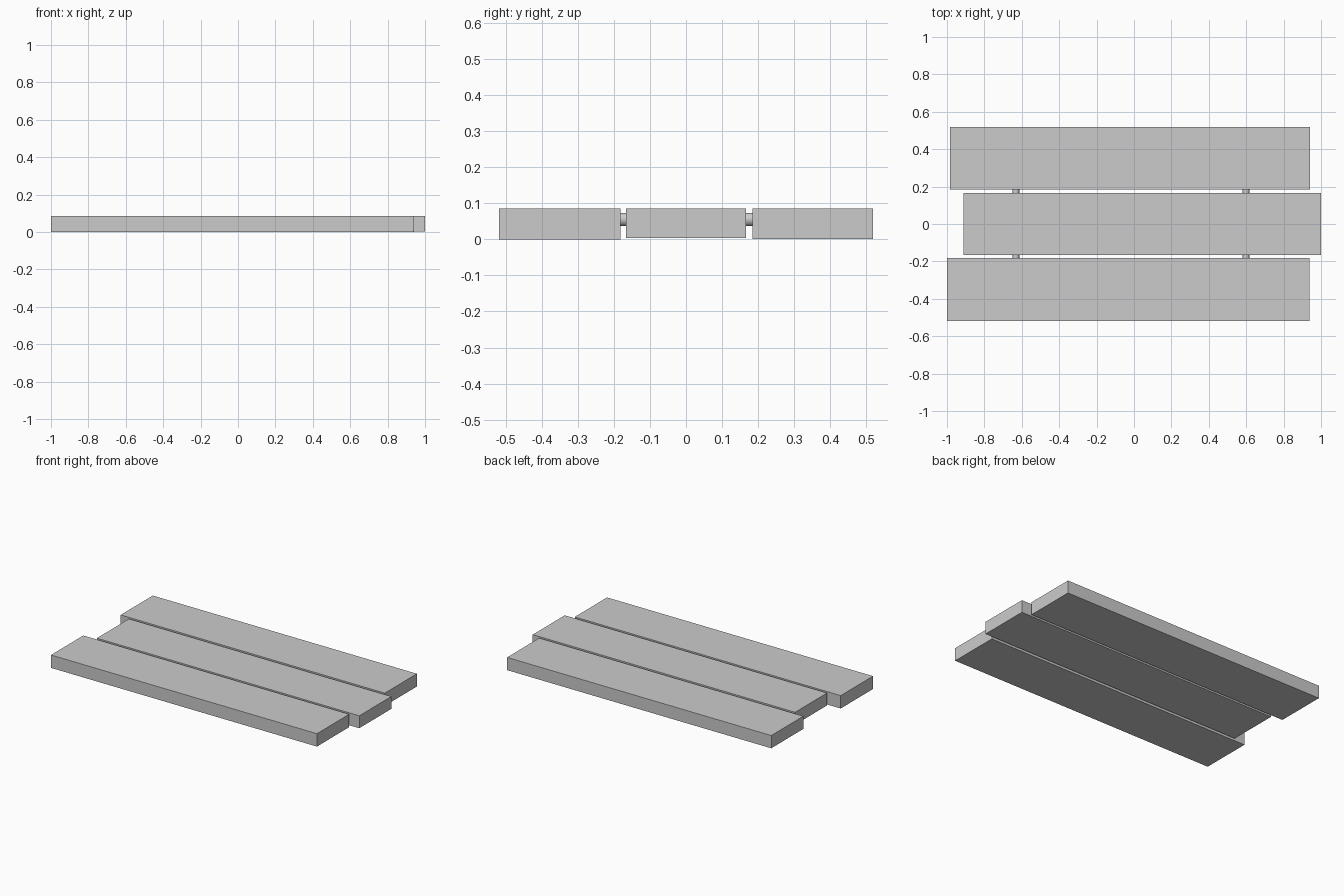
import bpy, math

if "Cube" in bpy.data.objects:
    bpy.data.objects.remove(bpy.data.objects["Cube"])

def plank(name, x0, x1, y0, y1, z0, z1):
    bpy.ops.mesh.primitive_cube_add(size=1, location=((x0 + x1) / 2, (y0 + y1) / 2, (z0 + z1) / 2))
    ob = bpy.context.object
    ob.name = name
    ob.scale = (x1 - x0, y1 - y0, z1 - z0)
    bpy.ops.object.transform_apply(location=False, rotation=False, scale=True)

# Three staggered planks
plank("front_plank", -1.0, 0.938, -0.518, -0.182, 0.0, 0.085)
plank("middle_plank", -0.912, 1.0, -0.166, 0.167, 0.003, 0.085)
plank("back_plank", -0.984, 0.941, 0.184, 0.518, 0.001, 0.085)

# Round dowels bridging the gaps, seated into the planks
for side, x in (("left", -0.632), ("right", 0.599)):
    for row, y in (("front", -0.174), ("back", 0.1755)):
        bpy.ops.mesh.primitive_cylinder_add(vertices=32, radius=0.0185, depth=0.06,
                                            location=(x, y, 0.055),
                                            rotation=(math.pi / 2, 0, 0))
        bpy.context.object.name = f"{row}_{side}_dowel"
        bpy.ops.object.shade_smooth_by_angle()
